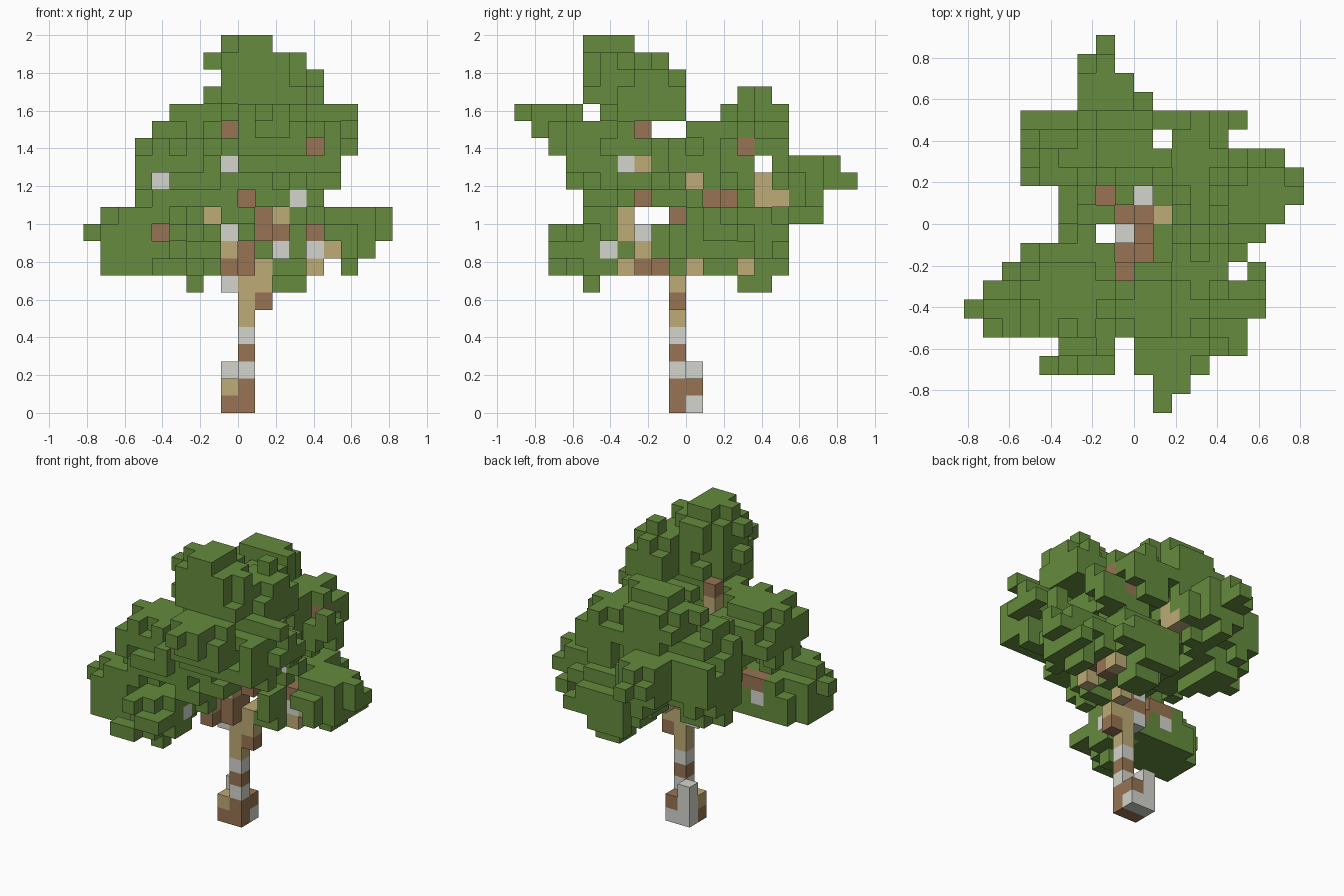
import bpy, bmesh, random
from mathutils import Vector

old = bpy.data.objects.get("Cube")
if old:
    bpy.data.objects.remove(old, do_unlink=True)

rng = random.Random(7)
UNIT = 1 / 11          # edge length of one block


def material(name, rgb):
    m = bpy.data.materials.new(name)
    m.use_nodes = True
    m.diffuse_color = (*rgb, 1)
    m.node_tree.nodes["Principled BSDF"].inputs["Base Color"].default_value = (*rgb, 1)
    return m


palette = {
    "L": material("leaf_green", (0.132, 0.26, 0.048)),
    "B": material("bark_brown", (0.31, 0.175, 0.086)),
    "T": material("bark_tan", (0.515, 0.405, 0.18)),
    "G": material("bark_grey", (0.66, 0.66, 0.62)),
}

parts = {}             # part name -> {block position: colour key}
filled = set()         # every block in use
front_clear, side_clear = {}, {}   # sight lines kept free of leaves


def put(part, cell, key):
    if cell not in filled:
        filled.add(cell)
        parts.setdefault(part, {})[cell] = key


def column(part, x, y, z, keys, clear=""):
    for k, key in enumerate(keys, z):
        put(part, (x, y, k), key)
        if "f" in clear:
            front_clear[x, k] = y
        if "s" in clear:
            side_clear[y, k] = x


# Trunk with a stepped root foot and shoulder blocks
column("trunk", 0, -1, 0, "BBGBGTTT")
column("trunk", 0, -1, 8, "BB", "f")
column("trunk", 0, -1, 10, "BB")
column("trunk", -1, -1, 0, "BT")
column("trunk", 0, 0, 0, "GB")
column("trunk", -1, 0, 0, "GGG")
column("trunk", 1, -1, 6, "BTT", "f")
column("trunk", 1, -1, 10, "B", "f")
column("trunk", 1, -1, 11, "B", "fs")
column("trunk", -1, -1, 7, "GBG")
column("trunk", 0, -2, 8, "BBT")

# Bare twigs that show between the leaves
for spot, keys, clear in (
        ((-1, -2, 8), "B", "fs"), ((1, 0, 8), "T", "s"), ((0, 0, 12), "B", ""),
        ((0, 1, 12), "G", ""), ((1, 0, 13), "T", "s"), ((0, -3, 12), "B", "fs"),
        ((2, 0, 9), "GBT", "f"), ((4, 0, 8), "TGB", "f"), ((5, 0, 9), "T", "f"),
        ((3, 0, 12), "G", "f"), ((4, 3, 8), "T", "s"), ((4, 3, 15), "B", "fs"),
        ((-1, -3, 8), "BTG", "s"), ((-1, -3, 10), "G", "f"), ((-1, -3, 14), "T", "s"),
        ((-1, -4, 14), "G", "fs"), ((-1, -3, 16), "B", "fs"), ((-2, -4, 10), "TT", "s"),
        ((-3, -4, 8), "T", "s"), ((-2, -5, 9), "G", "s"), ((-3, -3, 9), "B", ""),
        ((-5, -3, 9), "G", ""), ((-5, -3, 10), "B", "f"), ((-5, -3, 13), "G", "f"),
        ((0, 4, 12), "TT", "s"), ((0, 5, 12), "T", "s"), ((-1, 4, 12), "TB", "")):
    column("twigs", *spot, keys, clear)

# Branches as stepped paths of mixed bark blocks
branches = {
    "crown_branch": [(0, -1, 11), (0, -2, 12), (-1, -3, 13), (-1, -3, 16), (1, -4, 18)],
    "low_right_branch": [(-1, -3, 9), (-3, -3, 9), (-5, -3, 10)],
    "low_left_branch": [(4, 0, 9), (4, 1, 9), (6, 1, 10)],
    "low_back_branch": [(2, 0, 10), (3, 1, 9), (4, 3, 8)],
    "left_branch": [(1, 0, 11), (3, 1, 12), (3, 3, 14), (4, 3, 15)],
    "back_branch": [(0, 0, 11), (0, 1, 11), (-1, 2, 12), (-1, 4, 13), (-1, 3, 14), (-1, 4, 16)],
    "right_branch": [(-1, 0, 11), (-3, 2, 12)],
}
for name, path in branches.items():
    for a, b in zip(path, path[1:]):
        a, b = Vector(a), Vector(b)
        steps = int(max(abs(c) for c in b - a))
        for i in range(steps + 1):
            cell = tuple(round(c) for c in a.lerp(b, i / steps))
            put(name, cell, rng.choice("BBTG"))

# Outline of the foliage: low and high limit for each layer of blocks
LOW = 7
FRONT = [(-3, 4), (-8, 7), (-8, 8), (-9, 9), (-8, 9), (-6, 5), (-6, 6), (-6, 6),
         (-6, 7), (-5, 7), (-4, 7), (-2, 5), (-1, 5), (-2, 4), (-1, 2)]
SIDE = [(-6, 5), (-8, 6), (-8, 6), (-8, 6), (-6, 8), (-6, 8), (-7, 10), (-7, 9),
        (-8, 6), (-9, 6), (-10, 6), (-6, 5), (-6, 0), (-6, -1), (-6, -3)]
PLAN = [(1, 2), (1, 3), (-5, 4), (-4, 6), (-8, 6), (-9, 7), (-8, 7), (-7, 7),
        (-6, 6), (-4, 7), (-4, 8), (-4, 9), (-6, 9), (-6, 8), (-6, 5), (-6, 6),
        (-3, 1), (-3, 0), (-3, -1), (-2, -1)]
FRONT_GAPS = {(5, 8), (4, 8)} | {(x, LOW) for x in range(-2, 2)}
SIDE_GAPS = {(-2, 16), (-1, 16), (0, 17), (1, 17), (-6, 17), (4, 14), (-3, 11), (-2, 11)}
SIDE_GAPS |= {(y, LOW) for y in range(-5, 3)} | {(y, 18) for y in range(3)}
PLAN_GAPS = {(1, 4), (-2, -1), (5, -3), (-1, -7), (-1, -8),
             (0, -2), (0, -1), (0, 0), (0, 1), (-1, -2), (-1, -1)}


def inside(span, value):
    return span[0] <= value < span[1]


def allowed(x, y, z):
    if (x, z) in FRONT_GAPS or (y, z) in SIDE_GAPS or (x, y) in PLAN_GAPS:
        return False
    if y < front_clear.get((x, z), y) or x > side_clear.get((y, z), x):
        return False
    return (inside(FRONT[z - LOW], x) and inside(SIDE[z - LOW], y)
            and inside(PLAN[y + 10], x))


# Leaf clumps: centre and radii in blocks
clumps = {
    "crown_leaves": ((1.2, -4.4, 19), (3.1, 2.1, 3.2)),
    "crown_left_leaves": ((3.4, -2.2, 18), (1.9, 2.4, 2.3)),
    "front_leaves": ((1.6, -6.5, 16.2), (2.6, 3.8, 2.3)),
    "front_low_leaves": ((0.4, -4.6, 12.6), (2.4, 1.7, 2.1)),
    "front_right_leaves": ((-3.2, -3.8, 14), (3.2, 2.9, 2.1)),
    "front_left_leaves": ((4, -4.1, 15.4), (3.3, 3.2, 2.2)),
    "middle_leaves": ((-2.6, -0.6, 12.8), (2, 2.1, 2)),
    "middle_left_leaves": ((2.9, 0, 13.1), (2, 2.2, 1.8)),
    "inner_leaves": ((3.2, -1, 9.3), (1.6, 1.6, 1.7)),
    "low_right_leaves": ((-4.8, -4.9, 9.4), (4.3, 3.1, 2.3)),
    "low_left_leaves": ((6.4, 1.4, 10), (2.7, 2.2, 2)),
    "low_back_leaves": ((3.2, 3.7, 9.6), (2.8, 2.6, 2.6)),
    "left_leaves": ((3.4, 3.6, 14.8), (2.4, 2.5, 2.3)),
    "upper_back_leaves": ((-0.4, 4, 16.4), (2.8, 2.1, 2.9)),
    "back_leaves": ((-1.2, 6.2, 13.2), (2.4, 3.8, 1.8)),
    "back_right_leaves": ((-4, 3.2, 13.3), (2.5, 3.1, 3.1)),
}


def neighbour(cell, axis, side):
    other = list(cell)
    other[axis] += side
    return tuple(other)


def touches(cell):
    return any(neighbour(cell, a, s) in filled for a in range(3) for s in (-1, 1))


def distance(cell, name):
    return sum(((p + 0.5 - c) / r) ** 2 for p, c, r in zip(cell, *clumps[name]))


def shadows(cell):
    x, y, z = cell
    return {("front", x, z), ("side", y, z), ("plan", x, y)}


# Fill each clump with a ragged edge
space = [(x, y, z) for z in range(LOW, 22) for y in range(-10, 10)
         for x in range(-9, 9) if allowed(x, y, z)]
for name in clumps:
    for cell in space:
        if distance(cell, name) < rng.uniform(0.75, 1.25):
            put(name, cell, "L")

# Remove stray leaf blocks that touch nothing
for name in clumps:
    for cell in list(parts[name]):
        if not touches(cell):
            del parts[name][cell]
            filled.discard(cell)

# Sprout outer tips wherever the outline is not reached yet
covered = set().union(*map(shadows, filled))
nearest = {cell: min(clumps, key=lambda n: distance(cell, n)) for cell in space}
for cell in sorted(space, key=lambda c: distance(c, nearest[c])):
    if not shadows(cell) <= covered and touches(cell):
        put(nearest[cell], cell, "L")
        covered |= shadows(cell)


# Turn each part into a mesh of its exposed block faces
def build(name, cells):
    bm = bmesh.new()
    corners = {}
    keys = sorted(set(cells.values()))
    for cell, key in cells.items():
        for axis in range(3):
            for side in (-1, 1):
                if neighbour(cell, axis, side) in filled:
                    continue
                ring = []
                for u, v in ((0, 0), (1, 0), (1, 1), (0, 1)):
                    p = list(cell)
                    p[axis] += side > 0
                    p[(axis + 1) % 3] += u
                    p[(axis + 2) % 3] += v
                    p = tuple(p)
                    if p not in corners:
                        corners[p] = bm.verts.new(Vector(p) * UNIT)
                    ring.append(corners[p])
                face = bm.faces.new(ring if side > 0 else ring[::-1])
                face.material_index = keys.index(key)
    mesh = bpy.data.meshes.new(name)
    bm.to_mesh(mesh)
    bm.free()
    for key in keys:
        mesh.materials.append(palette[key])
    bpy.context.scene.collection.objects.link(bpy.data.objects.new(name, mesh))


for name, cells in parts.items():
    build(name, cells)
